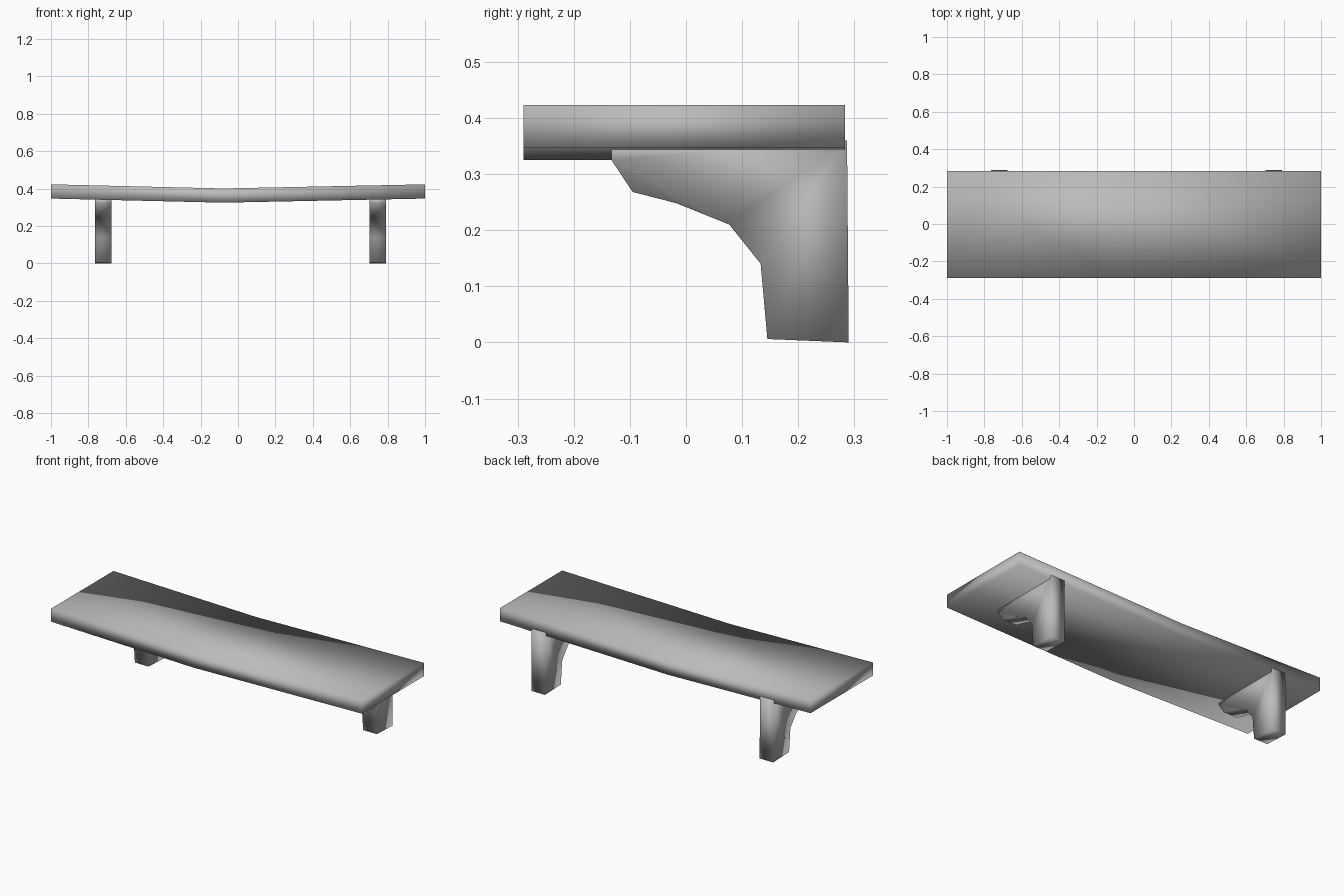
import bpy

# Remove the default cube
cube = bpy.data.objects.get("Cube")
if cube:
    bpy.data.objects.remove(cube, do_unlink=True)

# One plain grey for the whole shelf
grey = bpy.data.materials.new("plain grey")
grey.use_nodes = True
colour = (0.5, 0.5, 0.5, 1)
grey.diffuse_color = colour
grey.node_tree.nodes["Principled BSDF"].inputs["Base Color"].default_value = colour


def extrude_profile(name, first, second):
    """Closed, smooth-shaded solid between two matching outlines."""
    n = len(first)
    faces = [tuple(range(n)), tuple(reversed(range(n, 2 * n)))]
    for i in range(n):
        j = (i + 1) % n
        faces.append((j, i, n + i, n + j))
    mesh = bpy.data.meshes.new(name)
    mesh.from_pydata(first + second, [], faces)
    mesh.materials.append(grey)
    mesh.shade_smooth()
    obj = bpy.data.objects.new(name, mesh)
    bpy.context.collection.objects.link(obj)
    return obj


# Shelf board: slightly sagging plank, joined from stations along its length
front, back, thickness = -0.29, 0.283, 0.076
stations = [(-1, 0.347), (-0.08, 0.325), (1, 0.347)]
verts, faces = [], []
for x, z in stations:
    verts += [(x, front, z), (x, back, z),
              (x, back, z + thickness), (x, front, z + thickness)]
for s in range(len(stations) - 1):
    a = 4 * s
    for i in range(4):
        j = (i + 1) % 4
        faces.append((a + i, a + j, a + 4 + j, a + 4 + i))
last = 4 * (len(stations) - 1)
faces += [(3, 2, 1, 0), (last, last + 1, last + 2, last + 3)]
board_mesh = bpy.data.meshes.new("shelf_board")
board_mesh.from_pydata(verts, [], faces)
board_mesh.materials.append(grey)
board_mesh.shade_smooth()
board = bpy.data.objects.new("shelf_board", board_mesh)
bpy.context.collection.objects.link(board)

# Support brackets: curved arm profile in y and z, extruded along x
profile = [(0.29, 0), (0.145, 0.006), (0.133, 0.14), (0.077, 0.21),
           (-0.017, 0.248), (-0.095, 0.268), (-0.133, 0.325),
           (-0.133, 0.346), (0.287, 0.36)]
for name, x0, x1 in (("right_bracket", -0.765, -0.677),
                     ("left_bracket", 0.704, 0.792)):
    extrude_profile(name, [(x0, y, z) for y, z in profile],
                    [(x1, y, z) for y, z in profile])

# Make every surface face outward
import bmesh
for obj in bpy.context.collection.objects:
    if obj.type == 'MESH' and obj.name in ("shelf_board", "right_bracket", "left_bracket"):
        bm = bmesh.new()
        bm.from_mesh(obj.data)
        bmesh.ops.recalc_face_normals(bm, faces=bm.faces)
        bm.to_mesh(obj.data)
        bm.free()
